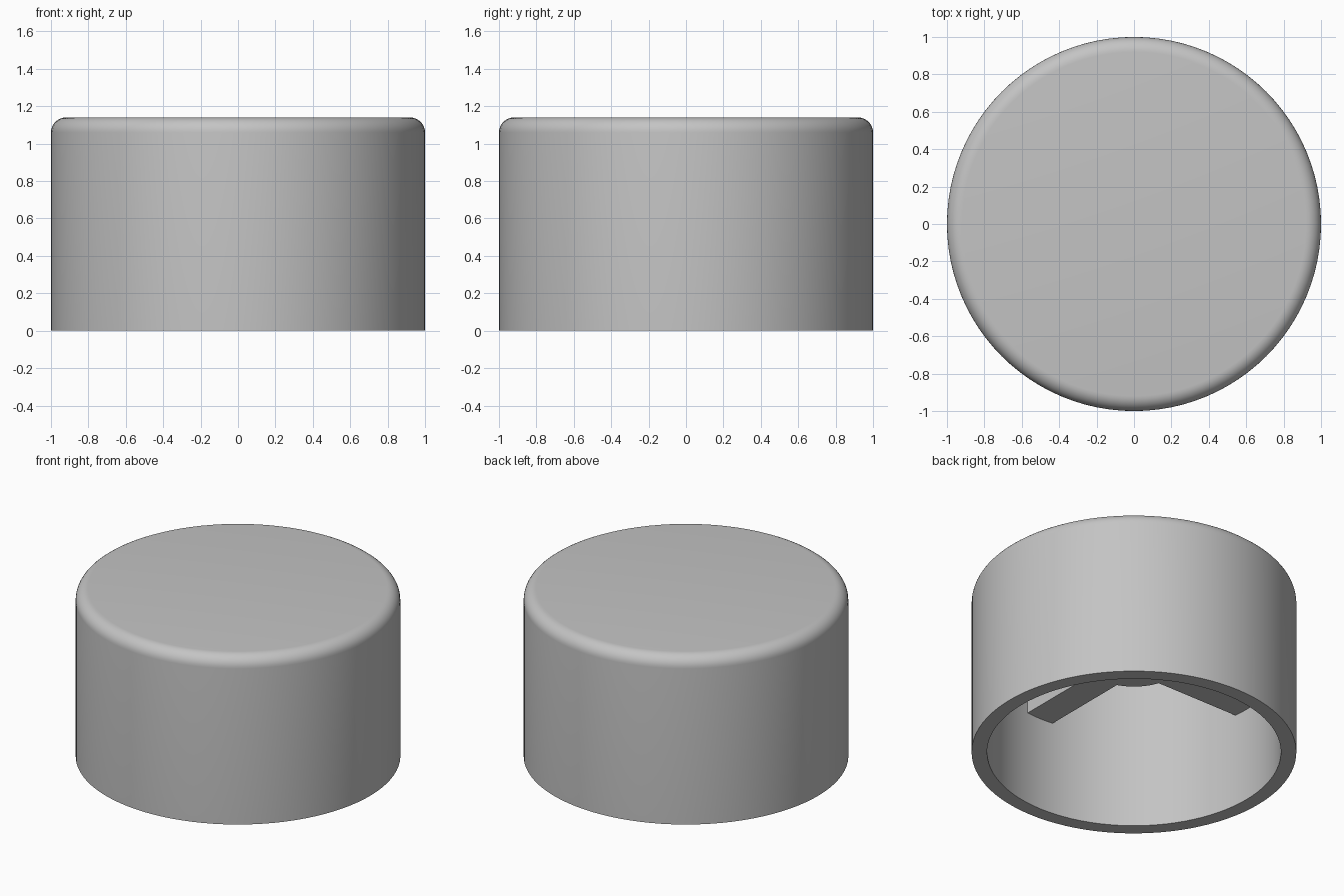
import bpy, bmesh
from math import radians, cos, sin, asin, pi, sqrt

cube = bpy.data.objects.get("Cube")
if cube:
    bpy.data.objects.remove(cube, do_unlink=True)

RADIUS, HEIGHT, FILLET = 1.0, 1.14, 0.08
INNER, CEILING = 0.905, 1.045
RIB_BOTTOM, RIB_HALF, BOSS = 0.64, 0.1, 0.3

grey = bpy.data.materials.new("plain grey")
grey.use_nodes = True
colour = (0.55, 0.55, 0.55, 1)
grey.diffuse_color = colour
grey.node_tree.nodes["Principled BSDF"].inputs["Base Color"].default_value = colour


def finish(bm, name):
    bmesh.ops.recalc_face_normals(bm, faces=bm.faces)
    mesh = bpy.data.meshes.new(name)
    bm.to_mesh(mesh)
    bm.free()
    mesh.materials.append(grey)
    obj = bpy.data.objects.new(name, mesh)
    bpy.context.collection.objects.link(obj)
    bpy.ops.object.select_all(action='DESELECT')
    obj.select_set(True)
    bpy.context.view_layer.objects.active = obj
    bpy.ops.object.shade_smooth_by_angle(angle=radians(30))
    return obj


# Hollow cap: a lathed wall with a rounded top edge
arc = [(RADIUS - FILLET + FILLET * cos(a), HEIGHT - FILLET + FILLET * sin(a))
       for a in (i * pi / 16 for i in range(9))]
profile = [(0, CEILING), (INNER, CEILING), (INNER, 0), (RADIUS, 0)] + arc + [(0, HEIGHT)]
bm = bmesh.new()
verts = [bm.verts.new((r, 0, z)) for r, z in profile]
edges = [bm.edges.new(pair) for pair in zip(verts, verts[1:])]
bmesh.ops.spin(bm, geom=verts + edges, cent=(0, 0, 0), axis=(0, 0, 1),
               angle=2 * pi, steps=96, use_merge=True)
bmesh.ops.remove_doubles(bm, verts=bm.verts, dist=0.0001)
finish(bm, "cap_shell")

# Four ribs joined to a round central boss, hanging from the ceiling
bm = bmesh.new()
outline = []
reach = sqrt((INNER + 0.02) ** 2 - RIB_HALF ** 2)
joint = asin(RIB_HALF / BOSS)
for quarter in range(4):
    turn = quarter * pi / 2
    for side in (-RIB_HALF, RIB_HALF):
        outline.append((reach * cos(turn) - side * sin(turn),
                        reach * sin(turn) + side * cos(turn)))
    for i in range(13):
        a = turn + joint + (pi / 2 - 2 * joint) * i / 12
        outline.append((BOSS * cos(a), BOSS * sin(a)))
base = bm.faces.new([bm.verts.new((x, y, RIB_BOTTOM)) for x, y in outline])
top = bmesh.ops.extrude_face_region(bm, geom=[base], use_keep_orig=True)["geom"]
bmesh.ops.translate(bm, vec=(0, 0, CEILING + 0.02 - RIB_BOTTOM),
                    verts=[v for v in top if isinstance(v, bmesh.types.BMVert)])
finish(bm, "ribs_and_boss")
